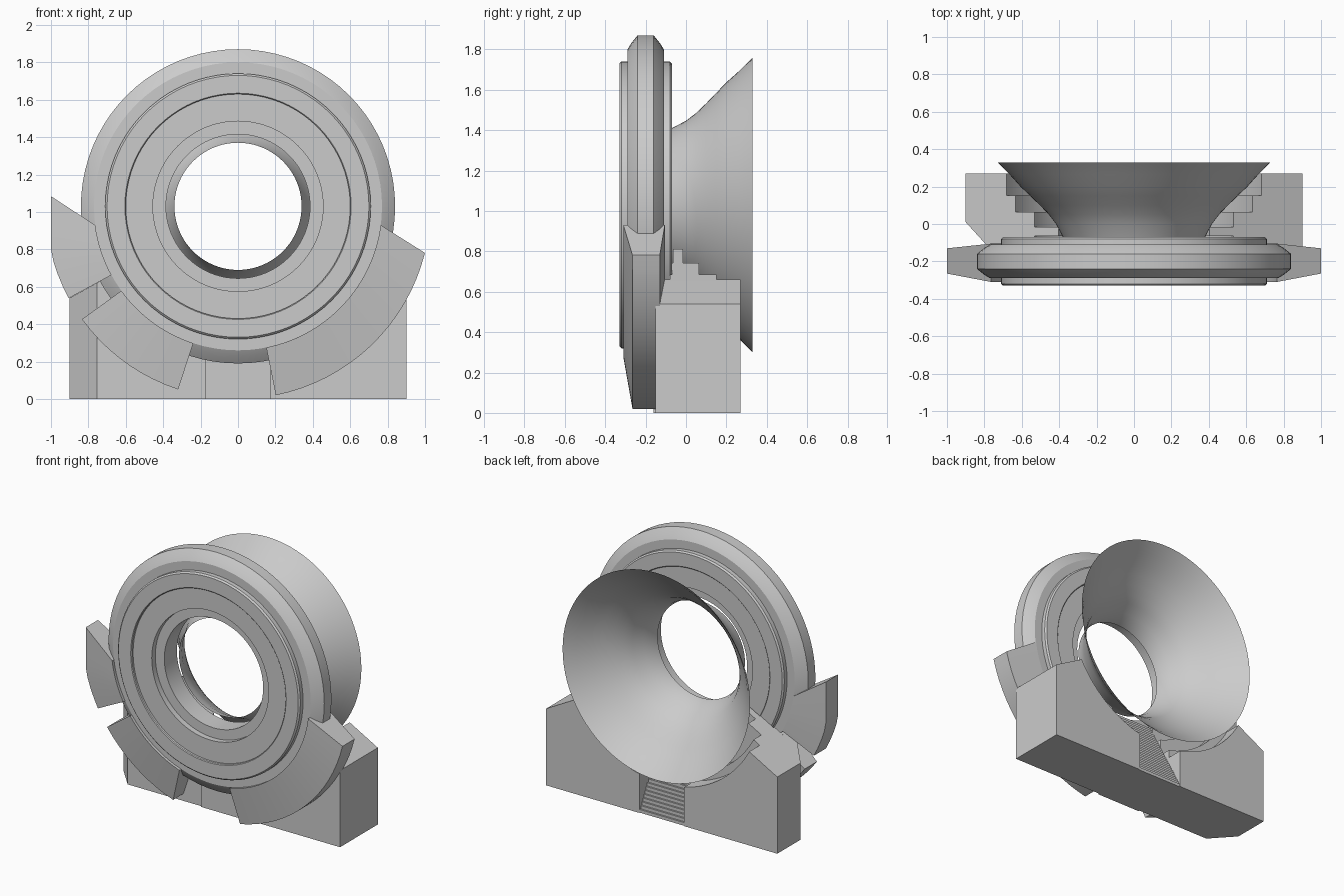
import bpy, bmesh, math
from mathutils import Vector

if "Cube" in bpy.data.objects:
    bpy.data.objects.remove(bpy.data.objects["Cube"])

CZ = 1.03      # height of the ring centre
SEG = 80


def finish(name, bm, smooth=True, angle=30):
    bmesh.ops.recalc_face_normals(bm, faces=bm.faces)
    me = bpy.data.meshes.new(name)
    bm.to_mesh(me)
    bm.free()
    ob = bpy.data.objects.new(name, me)
    bpy.context.collection.objects.link(ob)
    if smooth:
        bpy.ops.object.select_all(action='DESELECT')
        ob.select_set(True)
        bpy.context.view_layer.objects.active = ob
        bpy.ops.object.shade_smooth_by_angle(angle=math.radians(angle))
    return ob


def revolve(name, profile, closed):
    """Turn a (radius, y) profile around the ring axis."""
    bm = bmesh.new()
    rows = []
    for i in range(SEG):
        a = 2 * math.pi * i / SEG
        rows.append([bm.verts.new((r * math.cos(a), y, CZ + r * math.sin(a))) for r, y in profile])
    n = len(profile)
    for i in range(SEG):
        p, q = rows[i], rows[(i + 1) % SEG]
        for j in range(n if closed else n - 1):
            k = (j + 1) % n
            bm.faces.new((p[j], p[k], q[k], q[j]))
    return finish(name, bm)


def extrude_shape(name, pts, axis, lo, hi, cut=None):
    """Extrude a flat outline along x (points y,z) or y (points x,z)."""
    bm = bmesh.new()
    def put(p, d):
        return bm.verts.new((d, p[0], p[1]) if axis == 'x' else (p[0], d, p[1]))
    a = [put(p, lo) for p in pts]
    b = [put(p, hi) for p in pts]
    bm.faces.new(a)
    bm.faces.new(b[::-1])
    for i in range(len(pts)):
        j = (i + 1) % len(pts)
        bm.faces.new((a[i], b[i], b[j], a[j]))
    if cut:
        bmesh.ops.bisect_plane(bm, geom=bm.verts[:] + bm.edges[:] + bm.faces[:],
                               plane_co=cut[0], plane_no=cut[1], clear_outer=True)
        bmesh.ops.holes_fill(bm, edges=[e for e in bm.edges if e.is_boundary])
    return finish(name, bm, angle=20)


def bracket(name, inner, outer, n):
    """Tapered curved clamp between inner and outer angle ranges in degrees."""
    bm = bmesh.new()
    rows = []
    for i in range(n + 1):
        t = i / n
        row = []
        for r, ang, ys in ((0.77, inner, (-0.31, -0.105)), (1.03, outer, (-0.13, -0.265))):
            a = math.radians(ang[0] + (ang[1] - ang[0]) * t)
            x = max(-1.0, min(1.0, r * math.cos(a)))
            row += [bm.verts.new((x, y, CZ + r * math.sin(a))) for y in ys]
        rows.append(row)
    for p, q in zip(rows, rows[1:]):
        for j in range(4):
            k = (j + 1) % 4
            bm.faces.new((p[j], p[k], q[k], q[j]))
    bm.faces.new(rows[0])
    bm.faces.new(rows[-1][::-1])
    return finish(name, bm, angle=20)


# Main ring: stepped concentric bands, same on front and back
half = [(0.385, -0.27), (0.455, -0.27), (0.455, -0.31), (0.60, -0.31), (0.60, -0.325),
        (0.605, -0.33), (0.70, -0.33), (0.71, -0.32), (0.71, -0.29), (0.77, -0.29),
        (0.80, -0.272), (0.84, -0.24)]
revolve("ring", half + [(r, -0.40 - y) for r, y in reversed(half)], True)

# Flared funnel behind the ring, an open surface
revolve("funnel", [(0.34, -0.17), (0.352, -0.12), (0.38, -0.07), (0.417, 0.0), (0.455, 0.05),
                   (0.503, 0.10), (0.555, 0.15), (0.607, 0.20), (0.665, 0.265), (0.73, 0.33)], False)

# Clamps around the lower half, the left one broken in two
bracket("right_clamp", (-7.5, -78.7), (-14, -78.7), 16)
bracket("left_clamp_upper", (187.5, 208.5), (177, 208.5), 8)
bracket("left_clamp_lower", (215.9, 251.9), (215.9, 251.9), 9)

# Base cradle: stepped layers with a stair slot in the middle
SLOT = 0.175
A = math.radians(28.5)
layers = [(0.775, -0.15, 0.27), (0.72, -0.08, 0.152), (0.605, -0.07, 0.065), (0.46, -0.065, -0.015)]
for i, (r, y0, y1) in enumerate(layers):
    end = math.acos(SLOT / r)
    arc = [A + (end - A) * k / 16 for k in range(17)]
    pts = [(r * math.cos(a), CZ - r * math.sin(a)) for a in arc]
    pts = [(SLOT, 0), (0.9, 0), (0.9, 0.54)] + pts
    if i:   # inner layers only fill the band inside the previous layer
        q = layers[i - 1][0] + 0.02
        e2 = math.acos(SLOT / q)
        outer_arc = [e2 + (A - e2) * k / 16 for k in range(17)]
        pts = [(q * math.cos(a), CZ - q * math.sin(a)) for a in outer_arc] + pts[3:]
    for side, s in (("right", 1), ("left", -1)):
        cut = None
        if i == 0 and s < 0:   # chipped front corner
            cut = (Vector((-0.9, 0.01, 0)), Vector((-0.165, -0.15, 0)).normalized())
        extrude_shape(f"cradle_{side}_{i + 1}", [(s * x, z) for x, z in pts], 'y', y0, y1, cut)

# Front block closing the slot
extrude_shape("centre_block", [(-SLOT, 0), (SLOT, 0), (SLOT, 0.33), (-SLOT, 0.33)], 'y', -0.16, -0.04)

# Fine stairs climbing from the back
steps = 26
pts = [(-0.065, 0.0), (0.265, 0.0)]
for k in range(steps):
    y = 0.265 - 0.31 * k / steps
    pts += [(y, 0.58 * (k + 1) / steps), (y - 0.31 / steps, 0.58 * (k + 1) / steps)]
pts.append((-0.065, 0.58))
extrude_shape("stairs", pts, 'x', -SLOT, SLOT)
